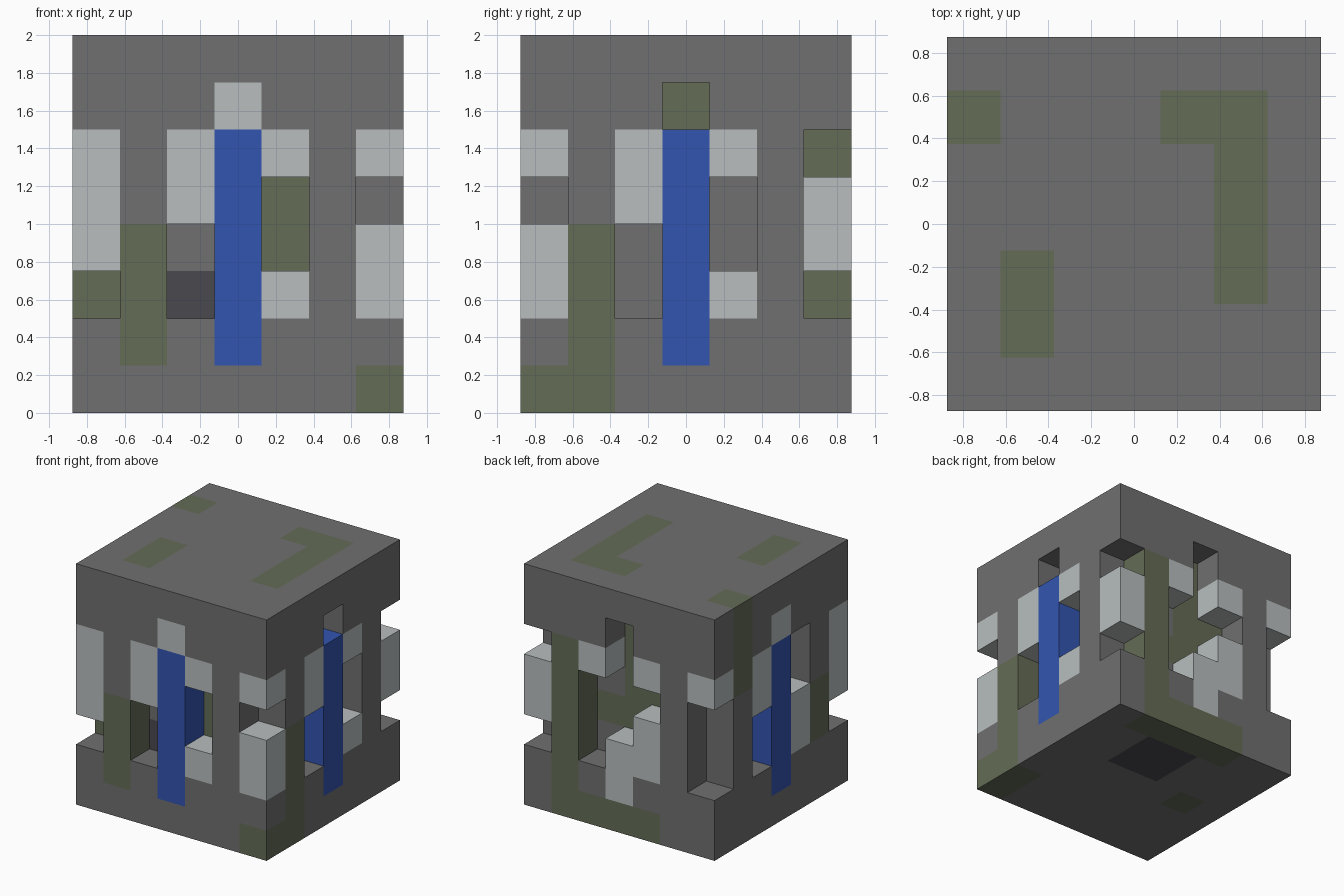
import bpy
import bmesh
from mathutils import Vector

if "Cube" in bpy.data.objects:
    bpy.data.objects.remove(bpy.data.objects["Cube"], do_unlink=True)

CELL = 0.25
WIDE, TALL = 7, 8
LAST = WIDE - 1

# One part and one flat colour for each kind of block
PARTS = {
    "s": ("stone_body", "grey stone", (0.16, 0.16, 0.16)),
    "w": ("pale_window_blocks", "pale stone", (0.48, 0.515, 0.515)),
    "b": ("blue_pillars", "blue", (0.033, 0.091, 0.434)),
    "m": ("mossy_blocks", "moss green", (0.127, 0.15, 0.093)),
    "d": ("dark_blocks", "charcoal", (0.068, 0.066, 0.077)),
}

# Solid stone block to be carved and recoloured
grid = {(i, j, k): "s" for i in range(WIDE) for j in range(WIDE) for k in range(TALL)}


def column(i, j, kinds):
    """Set a whole upright stack, bottom to top; a dot is an opening."""
    for k, kind in enumerate(kinds):
        grid[i, j, k] = kind


def patch(kind, xs, ys, zs):
    """Recolour a box of blocks, given inclusive ranges."""
    for i in range(xs[0], xs[1] + 1):
        for j in range(ys[0], ys[1] + 1):
            for k in range(zs[0], zs[1] + 1):
                grid[i, j, k] = kind


# Corner columns
column(0, 0, "ss.wwwss")
column(LAST, 0, "msww.wss")
column(0, LAST, "ss...wss")
column(LAST, LAST, "ss.ww.ss")

# Front window
column(1, 0, "smmmssss")
column(2, 0, "ss..wwss")
column(3, 0, "sbbbbbws")
column(4, 0, "ssw..wss")

# Window on the +x side
column(LAST, 1, "mmmmssss")
column(LAST, 2, "ss..wwss")
column(LAST, 3, "sbbbbb.s")
column(LAST, 4, "ssw..wss")

# Window on the -x side
column(0, 1, "ssmmssss")
column(0, 2, "ssww..ss")
column(0, 3, "sbbbbbws")
column(0, 4, "ss..wwss")
column(0, 5, "sssssmmm")

# Broken back window
column(2, LAST, "msww.wss")
column(3, LAST, "mww....s")
column(4, LAST, "ms...wss")
column(5, LAST, "mmmmmmss")

# Moss on the roof
top = (TALL - 1, TALL - 1)
patch("m", (1, 1), (1, 2), top)
patch("m", (5, 5), (2, 5), top)
patch("m", (4, 4), (5, 5), top)

# Core blocks seen through the openings
patch("d", (2, 2), (1, 1), (2, 2))
patch("m", (4, 4), (1, 1), (3, 4))
patch("m", (5, 5), (3, 3), (6, 6))
patch("m", (3, 3), (5, 5), (3, 6))
patch("m", (2, 2), (5, 5), (4, 4))
patch("m", (4, 4), (5, 5), (3, 3))

# Underside patches
patch("d", (3, 4), (4, 5), (0, 0))
patch("m", (1, 1), (3, 3), (0, 0))


def is_open(cell):
    return grid.get(cell, ".") == "."


def build_part(kind, name, colour_name, colour):
    """Make one mesh from the exposed sides of all blocks of a kind."""
    mat = bpy.data.materials.new(colour_name)
    mat.use_nodes = True
    mat.diffuse_color = (*colour, 1)
    shader = mat.node_tree.nodes["Principled BSDF"]
    shader.inputs["Base Color"].default_value = (*colour, 1)
    shader.inputs["Roughness"].default_value = 0.9

    bm = bmesh.new()
    origin = Vector((-WIDE / 2, -WIDE / 2, 0))
    for cell, block in grid.items():
        if block != kind:
            continue
        centre = Vector(cell) + origin + Vector((0.5, 0.5, 0.5))
        for axis in range(3):
            for sign in (-1, 1):
                normal = Vector((0, 0, 0))
                normal[axis] = sign
                beside = tuple(int(c + n) for c, n in zip(cell, normal))
                if not is_open(beside):
                    continue
                u = Vector((0, 0, 0))
                u[(axis + 1) % 3] = 0.5
                v = normal.cross(u)
                mid = centre + normal * 0.5
                ring = (mid - u - v, mid + u - v, mid + u + v, mid - u + v)
                bm.faces.new([bm.verts.new(p * CELL) for p in ring])
    bmesh.ops.remove_doubles(bm, verts=bm.verts, dist=0.001)

    mesh = bpy.data.meshes.new(name)
    bm.to_mesh(mesh)
    bm.free()
    mesh.materials.append(mat)
    obj = bpy.data.objects.new(name, mesh)
    bpy.context.collection.objects.link(obj)


for kind, (name, colour_name, colour) in PARTS.items():
    build_part(kind, name, colour_name, colour)
